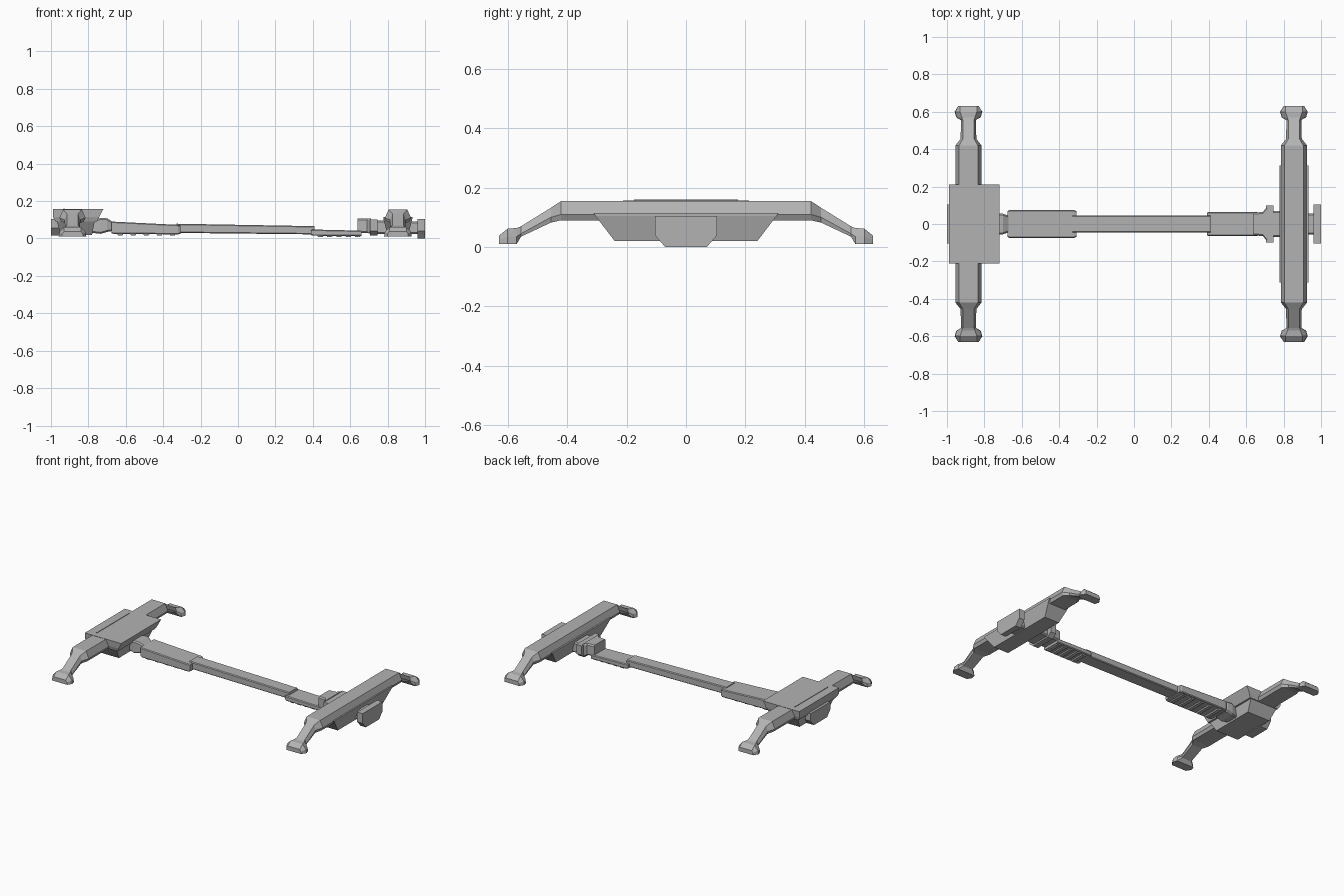
import bpy
import bmesh

cube = bpy.data.objects.get("Cube")
if cube:
    bpy.data.objects.remove(cube, do_unlink=True)

grey = bpy.data.materials.new("plain_grey")
grey.use_nodes = True
colour = (0.45, 0.45, 0.45, 1)
grey.diffuse_color = colour
grey.node_tree.nodes["Principled BSDF"].inputs["Base Color"].default_value = colour


def loft(name, rings):
    """Skin a list of equal-sized rings of points and cap both ends."""
    bm = bmesh.new()
    loops = [[bm.verts.new(p) for p in ring] for ring in rings]
    n = len(loops[0])
    for a, b in zip(loops, loops[1:]):
        for i in range(n):
            j = (i + 1) % n
            bm.faces.new((a[i], a[j], b[j], b[i]))
    bm.faces.new(loops[0])
    bm.faces.new(loops[-1][::-1])
    bmesh.ops.recalc_face_normals(bm, faces=bm.faces)
    mesh = bpy.data.meshes.new(name)
    bm.to_mesh(mesh)
    bm.free()
    mesh.materials.append(grey)
    ob = bpy.data.objects.new(name, mesh)
    bpy.context.collection.objects.link(ob)
    return ob


def stack(name, levels):
    """Rectangles stacked in z: (z, x0, x1, half_y)."""
    return loft(name, [[(x0, -y, z), (x1, -y, z), (x1, y, z), (x0, y, z)]
                       for z, x0, x1, y in levels])


def bar(name, stations, chamfer=0.008):
    """Chamfered bar along x: (x, half_y, z_bottom, z_top)."""
    c = chamfer
    return loft(name, [[(x, -y + c, b), (x, y - c, b), (x, y, b + c), (x, y, t - c),
                        (x, y - c, t), (x, -y + c, t), (x, -y, t - c), (x, -y, b + c)]
                       for x, y, b, t in stations])


def plate(name, x0, x1, outline):
    """Symmetric y/z outline extruded along x."""
    pts = outline + [(-y, z) for y, z in reversed(outline)]
    return loft(name, [[(x, y, z) for y, z in pts] for x in (x0, x1)])


# Cross beam with legs: (y, z_bottom, z_middle, z_top, half widths bottom, middle, top)
HALF_BEAM = [
    (0.42, 0.09, 0.11, 0.155, 0.06, 0.07, 0.05),
    (0.455, 0.082, 0.10, 0.132, 0.038, 0.042, 0.03),
    (0.555, 0.035, 0.045, 0.07, 0.036, 0.04, 0.03),
    (0.57, 0.01, 0.035, 0.064, 0.065, 0.06, 0.035),
    (0.60, 0.01, 0.035, 0.062, 0.074, 0.07, 0.045),
    (0.63, 0.01, 0.025, 0.038, 0.055, 0.055, 0.045),
]


def cross_beam(name, cx):
    stations = [(-s[0], *s[1:]) for s in reversed(HALF_BEAM)] + HALF_BEAM
    rings = []
    for y, zb, zm, zt, wb, wm, wt in stations:
        half = [(wb, zb), (wm, zm), (wt, zt)]
        rings.append([(cx + w, y, z) for w, z in half] +
                     [(cx - w, y, z) for w, z in reversed(half)])
    loft(name, rings)


cross_beam("right_cross_beam", -0.885)
cross_beam("left_cross_beam", 0.855)

# Underside hulls
stack("left_hull", [(0.02, 0.80, 0.91, 0.24), (0.105, 0.777, 0.932, 0.305),
                    (0.115, 0.777, 0.932, 0.312)])
stack("right_hull", [(0.02, -0.95, -0.78, 0.15), (0.10, -0.97, -0.765, 0.20)])

# Flared deck on the right beam, with a thin ridge
stack("right_deck", [(0.09, -0.975, -0.755, 0.20), (0.115, -0.99, -0.742, 0.208),
                     (0.157, -0.99, -0.72, 0.212)])
stack("deck_ridge", [(0.155, -0.933, -0.927, 0.175), (0.16, -0.932, -0.928, 0.175)])

# End blocks and necks
END = [(0.07, 0), (0.105, 0.04), (0.105, 0.105)]
plate("left_end_block", 0.96, 1.0, END)
bar("left_end_neck", [(0.90, 0.055, 0.025, 0.09), (0.965, 0.055, 0.025, 0.09)])
plate("right_end_block", -1.0, -0.94, [(y, z + 0.015 * (z < 0.1)) for y, z in END])

# Couplings between the spine and the beams
bar("right_coupling", [(-0.78, 0.045, 0.03, 0.095), (-0.735, 0.055, 0.025, 0.11),
                       (-0.70, 0.055, 0.035, 0.108), (-0.672, 0.045, 0.04, 0.09)])
bar("left_coupling_neck", [(0.64, 0.06, 0.03, 0.107), (0.69, 0.065, 0.03, 0.107),
                           (0.71, 0.09, 0.025, 0.107)])
plate("left_coupling_plate", 0.705, 0.745, [(0.07, 0.015), (0.10, 0.04), (0.10, 0.102)])
bar("left_coupling_core", [(0.74, 0.07, 0.025, 0.095), (0.81, 0.07, 0.025, 0.095)])

# Telescoping spine
bar("spine_right", [(-0.675, 0.070, 0.027, 0.090), (-0.665, 0.075, 0.025, 0.090),
                    (-0.32, 0.075, 0.022, 0.073), (-0.308, 0.068, 0.025, 0.070)], 0.005)
bar("spine_middle", [(-0.33, 0.045, 0.030, 0.079), (0.41, 0.045, 0.022, 0.066)], 0.005)
bar("spine_left", [(0.39, 0.06, 0.018, 0.046), (0.402, 0.065, 0.015, 0.048),
                   (0.66, 0.065, 0.013, 0.042)], 0.005)

# Ribs under the spine sleeves
for side, start, step, z, w in (("right", -0.63, 0.07, 0.016, 0.06),
                                ("left", 0.44, 0.05, 0.007, 0.052)):
    for i in range(5):
        x = start + i * step
        stack(f"{side}_rib_{i + 1}", [(z, x - 0.012, x + 0.012, w),
                                      (z + 0.015, x - 0.02, x + 0.02, w + 0.005)])
